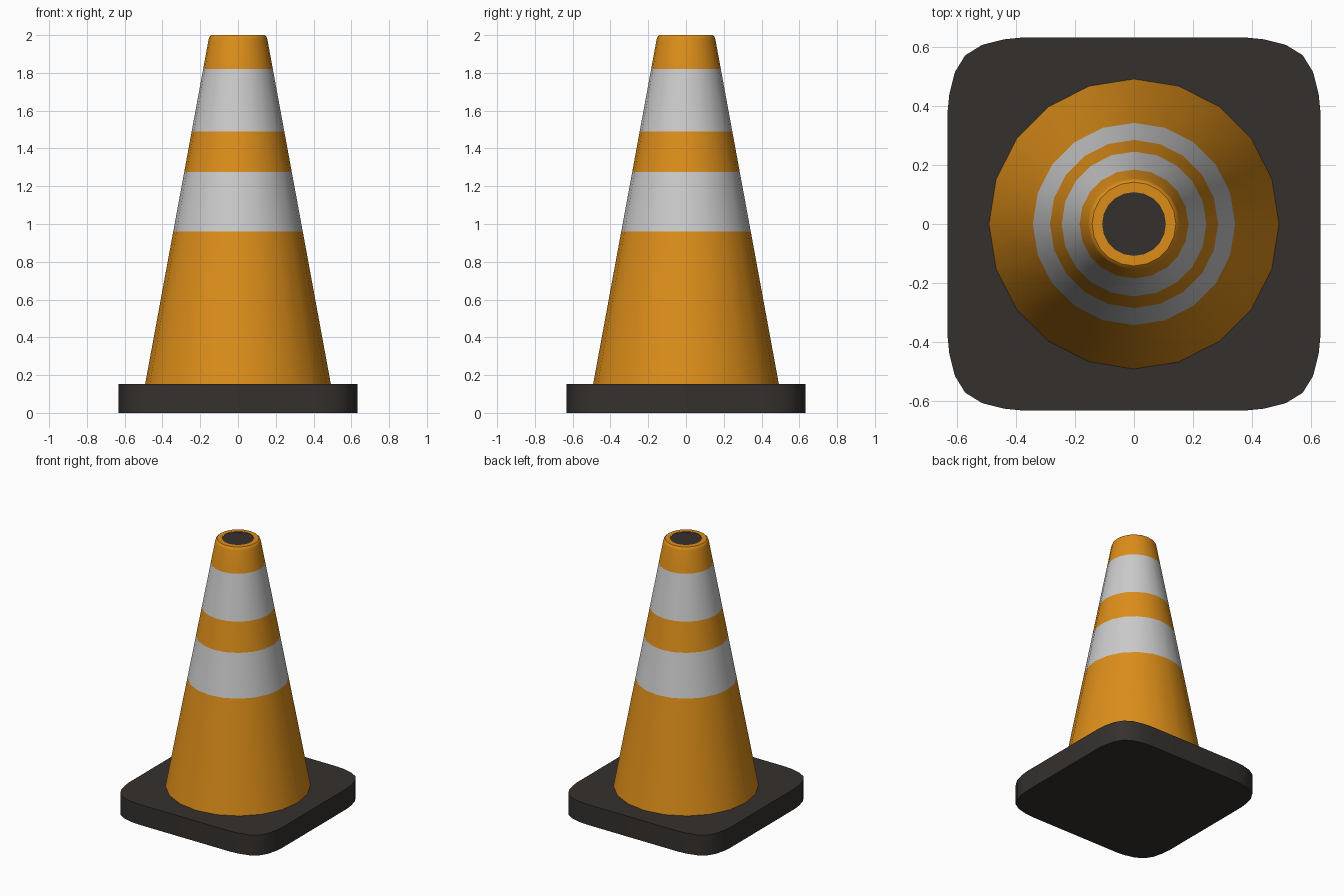
import bpy, bmesh, math

if "Cube" in bpy.data.objects:
    bpy.data.objects.remove(bpy.data.objects["Cube"])

SIDES = 20


def material(name, rgb):
    m = bpy.data.materials.new(name)
    m.diffuse_color = (*rgb, 1)
    m.use_nodes = True
    m.node_tree.nodes["Principled BSDF"].inputs["Base Color"].default_value = m.diffuse_color
    return m


orange = material("orange", (0.72, 0.27, 0.01))
white = material("white", (0.72, 0.72, 0.72))
dark = material("dark_rubber", (0.035, 0.03, 0.027))


def finish(name, bm, mat):
    bmesh.ops.recalc_face_normals(bm, faces=bm.faces)
    mesh = bpy.data.meshes.new(name)
    bm.to_mesh(mesh)
    bm.free()
    mesh.materials.append(mat)
    ob = bpy.data.objects.new(name, mesh)
    bpy.context.collection.objects.link(ob)
    bpy.ops.object.select_all(action='DESELECT')
    ob.select_set(True)
    bpy.context.view_layer.objects.active = ob
    bpy.ops.object.shade_smooth_by_angle(angle=math.radians(40))
    return ob


def loft(name, rings, mat, cap=False):
    """Skin a stack of closed rings of points, optionally closing both ends."""
    bm = bmesh.new()
    loops = [[bm.verts.new(p) for p in ring] for ring in rings]
    n = len(loops[0])
    for a, b in zip(loops, loops[1:]):
        for i in range(n):
            j = (i + 1) % n
            bm.faces.new((a[i], a[j], b[j], b[i]))
    if cap:
        bm.faces.new(loops[0][::-1])
        bm.faces.new(loops[-1])
    ob = finish(name, bm, mat)
    # open bands must face away from the axis
    if not cap:
        p = ob.data.polygons[0]
        if p.normal.x * p.center.x + p.normal.y * p.center.y < 0:
            ob.data.flip_normals()
    return ob


def circle(r, z):
    return [(r * math.cos(2 * math.pi * i / SIDES),
             r * math.sin(2 * math.pi * i / SIDES), z) for i in range(SIDES)]


def wall(z):
    return circle(0.492 - 0.337 * (z - 0.15) / 1.83, z)


# Square base plate with softly rounded corners
corner = [(0.632, 0.38), (0.626, 0.44), (0.607, 0.515), (0.572, 0.572),
          (0.515, 0.607), (0.44, 0.626), (0.38, 0.632)]
outline = []
for k in range(4):
    c, s = round(math.cos(k * math.pi / 2)), round(math.sin(k * math.pi / 2))
    outline += [(c * x - s * y, s * x + c * y) for x, y in corner]
loft("base_plate", [[(x, y, z) for x, y in outline] for z in (0, 0.153)], dark, cap=True)

# Tapered cone body, split into colour bands
bands = [("lower_body", 0.15, 0.96, orange), ("lower_stripe", 0.96, 1.275, white),
         ("middle_body", 1.275, 1.49, orange), ("upper_stripe", 1.49, 1.82, white)]
for name, z0, z1, mat in bands:
    loft(name, [wall(z0), wall(z1)], mat)

# Top band with rounded rim
loft("top_rim", [wall(1.82), wall(1.98), circle(0.151, 1.992),
                 circle(0.142, 2.0), circle(0.108, 2.0)], orange)

# Dark opening at the tip
bm = bmesh.new()
bm.faces.new([bm.verts.new(p) for p in circle(0.108, 1.998)])
finish("top_opening", bm, dark)
